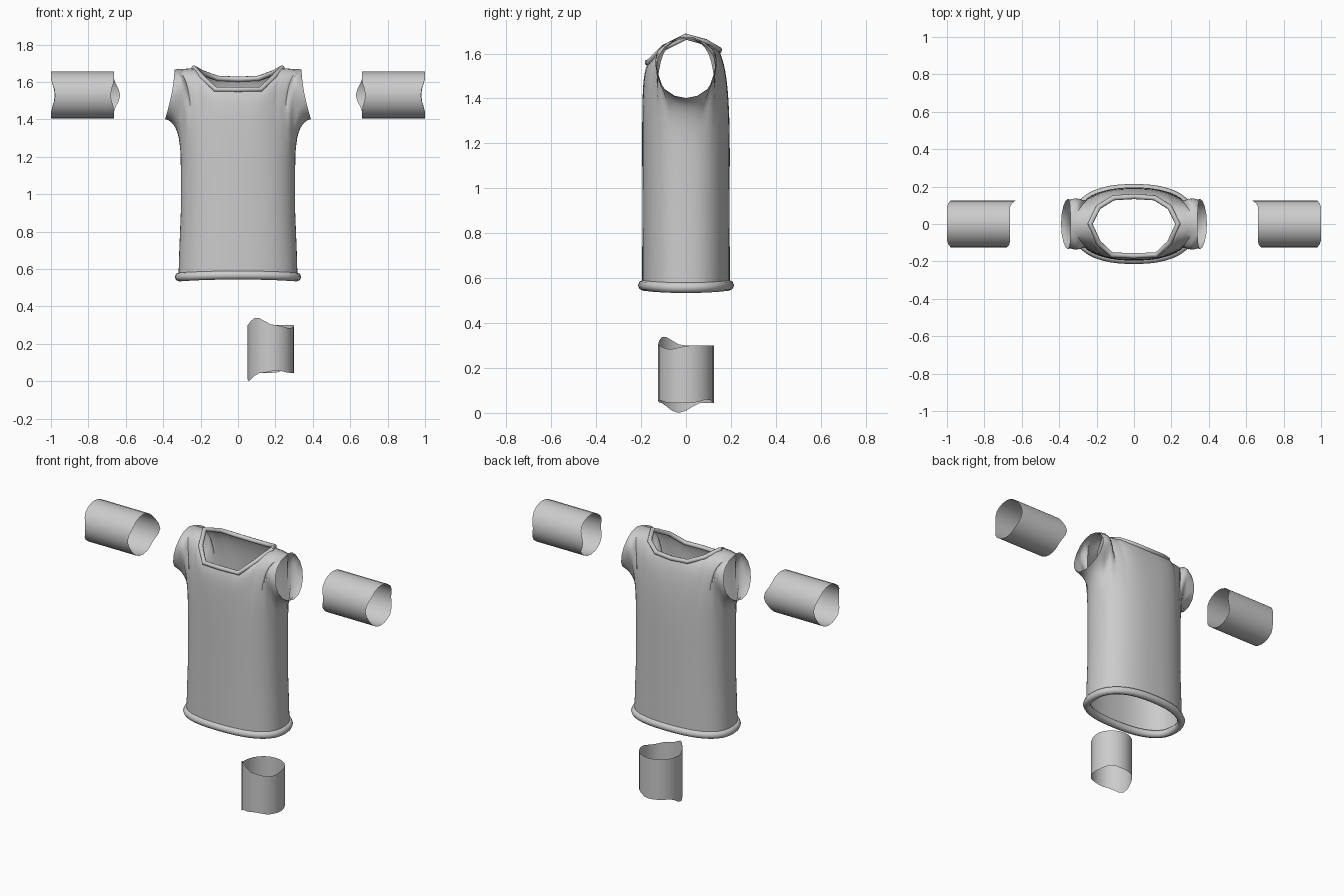
import bpy, bmesh
from math import sin, cos, pi, radians
from mathutils import Vector

if "Cube" in bpy.data.objects:
    bpy.data.objects.remove(bpy.data.objects["Cube"])


def add_object(name, bm, angle=50):
    bmesh.ops.remove_doubles(bm, verts=bm.verts, dist=0.0008)
    bmesh.ops.recalc_face_normals(bm, faces=bm.faces)
    me = bpy.data.meshes.new(name)
    bm.to_mesh(me)
    bm.free()
    ob = bpy.data.objects.new(name, me)
    bpy.context.collection.objects.link(ob)
    bpy.ops.object.select_all(action='DESELECT')
    ob.select_set(True)
    bpy.context.view_layer.objects.active = ob
    bpy.ops.object.shade_smooth_by_angle(angle=radians(angle))
    return ob


def skin(bm, rows, closed=False):
    """Quads between neighbouring rows of points."""
    vs = [[bm.verts.new(p) for p in r] for r in rows]
    if closed:
        vs.append(vs[0])
    for a, b in zip(vs, vs[1:]):
        for i in range(len(a) - 1):
            bm.faces.new((a[i], a[i + 1], b[i + 1], b[i]))


def ring_tube(name, path, r, sides=8):
    """Round trim following a closed path."""
    bm = bmesh.new()
    rows = []
    n = len(path)
    mid = sum(path, Vector()) / n
    for i, p in enumerate(path):
        t = (path[(i + 1) % n] - path[i - 1]).normalized()
        u = Vector((0, 0, 1))
        u = (u - t * u.dot(t)).normalized()
        w = t.cross(u)
        rows.append([p + r * (cos(2 * pi * k / sides) * w + sin(2 * pi * k / sides) * u)
                     for k in range(sides + 1)])
    skin(bm, rows, closed=True)
    return add_object(name, bm)


def oval(t, rx, ry, e=2.4):
    c, s = max(cos(t), 0), max(sin(t), 0)
    return rx * c ** (2 / e), ry * s ** (2 / e)


# Neckline corners from shoulder to centre, front and back
neck = {-1: [(.235, 0, 1.675), (.19, -.10, 1.625), (.12, -.165, 1.56), (0, -.17, 1.56)],
        1: [(.235, 0, 1.675), (.19, .09, 1.65), (.11, .14, 1.62), (0, .147, 1.615)]}


def top_edge(s):
    """Upper border of a quarter panel: (end point, curve handle) per column."""
    out = []
    for k in range(9):                      # armhole arc
        f = radians(-90 + 22.5 * k)
        p = Vector((.34 + .05 * ((1 - sin(f)) / 2) ** 1.7,
                    s * .133 * cos(f), 1.535 + .133 * sin(f)))
        up = max(0, sin(f))
        h = Vector((p.x - .065, p.y + s * .12 * up, p.z - .015))
        out.append((p, h, p.z - .1))
    pts = [Vector((.29, 0, 1.67))]          # shoulder line and neckline
    c = [Vector(q) for q in neck[s]]
    for a, b in zip(c, c[1:]):
        pts += [a, (a + b) / 2]
    pts.append(c[-1])
    pts_y = abs(c[-1].y)
    for p in pts:
        g = min(1, abs(p.y) / pts_y)
        h = p + Vector((0, s * (.13 - .105 * g), -.005 - .055 * g))
        out.append((p, h, p.z - .13))
    return out


# Tunic body: four quarter panels, straight below, curved to the openings above
bm = bmesh.new()
levels = [(.565, .318, .195), (.70, .314, .195), (.90, .306, .194), (1.15, .306, .195)]
for s in (-1, 1):
    for m in (-1, 1):
        rows = []
        edge = top_edge(s)
        for k, (p, h, hz) in enumerate(edge):
            t = pi / 2 * (k / (len(edge) - 1)) ** 1.15
            col = []
            for z, rx, ry in levels:
                x, y = oval(t, rx, ry)
                col.append(Vector((x, s * y, z)))
            a = col[-1]
            b = Vector((a.x, a.y, hz))
            for i in range(1, 11):
                q = i / 10
                col.append(a * (1 - q) ** 3 + b * 3 * q * (1 - q) ** 2
                           + h * 3 * q * q * (1 - q) + p * q ** 3)
            rows.append([Vector((m * v.x, v.y, v.z)) for v in col])
        skin(bm, rows)
add_object("tunic_body", bm)

# Collar trim around the neckline
front = [Vector(p) for p in neck[-1]]
back = [Vector(p) for p in neck[1]]
half = front[::-1] + back[1:]
left = [Vector((-p.x, p.y, p.z)) for p in half[1:-1]][::-1]
ring_tube("collar_trim", half + left, .014)

# Hem trim around the bottom
hem = []
for k in range(40):
    t = 2 * pi * k / 40
    c, s = cos(t), sin(t)
    x, y = oval(math_t := abs(((t + pi / 2) % pi) - pi / 2), .314, .19)
    hem.append(Vector((x if c >= 0 else -x, y if s >= 0 else -y, .558 + .01 * s * s)))
ring_tube("hem_trim", hem, .024)


def bump(a, bumps):
    total = 0
    for centre, width, amount in bumps:
        d = abs((a - centre + 180) % 360 - 180)
        if d < width:
            total += amount * (.5 + .5 * cos(pi * d / width))
    return total


def band(name, place, lo, hi, lo_bumps, hi_bumps, r=.126, n=24):
    """Open tube with wavy ends; place maps (angle, radius, along) to a point."""
    bm = bmesh.new()
    rows = []
    for k in range(n):
        a = 360 * k / n
        e0, e1 = lo + bump(a, lo_bumps), hi + bump(a, hi_bumps)
        cut = [e0, lo + .03, (lo + hi) / 2, hi - .04, e1]
        rows.append([place(radians(a), r, v) for v in cut])
    skin(bm, rows, closed=True)
    return add_object(name, bm)


# Wrist bands, mirrored left and right (angle 0 = back, 90 = top)
for m, side in ((1, "right"), (-1, "left")):
    band("wrist_band_" + side,
         lambda a, r, v, m=m: Vector((m * v, r * cos(a), 1.53 + r * sin(a))),
         .663, 1.0,
         [(0, 45, -.033), (180, 40, .018)],
         [(180, 50, -.022), (0, 50, -.02)])

# Single ankle band (angle 0 = outer side, 270 = front)
band("ankle_band",
     lambda a, r, v: Vector((.176 + r * cos(a), r * sin(a), v)),
     .045, .30,
     [(195, 50, -.045), (285, 40, .012), (50, 35, .015)],
     [(232, 48, .04), (325, 45, -.016)], r=.124)
